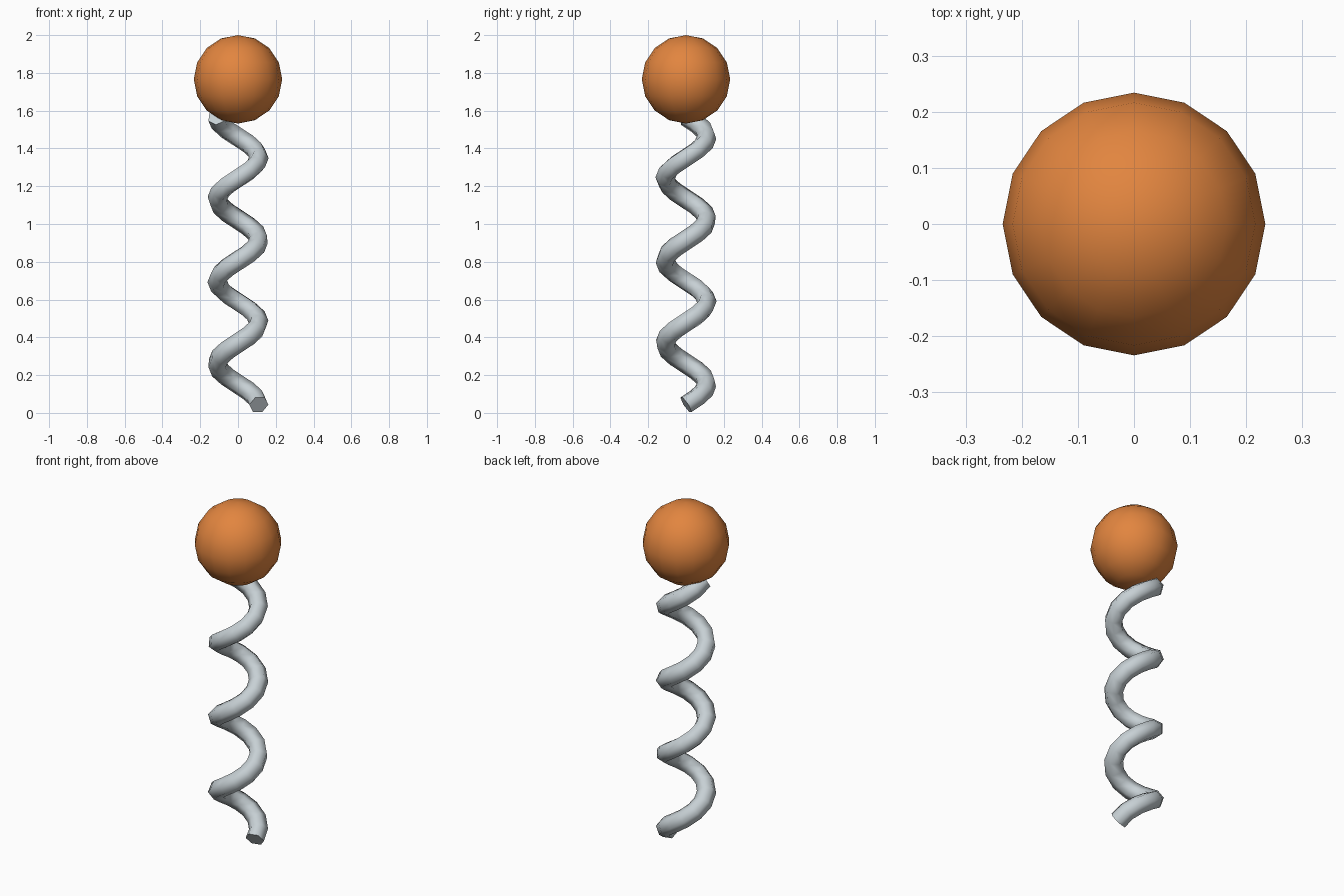
import bpy, math

if "Cube" in bpy.data.objects:
    bpy.data.objects.remove(bpy.data.objects["Cube"])

def material(name, rgb):
    m = bpy.data.materials.new(name)
    m.diffuse_color = (*rgb, 1)
    m.use_nodes = True
    m.node_tree.nodes["Principled BSDF"].inputs["Base Color"].default_value = m.diffuse_color
    return m

orange = material("orange", (0.76, 0.235, 0.05))
grey = material("light grey", (0.57, 0.63, 0.66))

# Coil spring: helix path with a hexagonal round bevel
RADIUS, PITCH, TURNS, STEPS, Z0 = 0.11, 0.436, 3.5, 12, 0.043
count = int(TURNS * STEPS) + 1
curve = bpy.data.curves.new("spring", 'CURVE')
curve.dimensions = '3D'
curve.bevel_depth = 0.052
curve.bevel_resolution = 1
curve.use_fill_caps = True
path = curve.splines.new('POLY')
path.points.add(count - 1)
for i, p in enumerate(path.points):
    a = 2 * math.pi * i / STEPS
    p.co = (RADIUS * math.cos(a), RADIUS * math.sin(a), Z0 + PITCH * i / STEPS, 1)
path.use_smooth = True
curve.materials.append(grey)
spring = bpy.data.objects.new("spring", curve)
bpy.context.collection.objects.link(spring)
bpy.context.view_layer.objects.active = spring
spring.select_set(True)
bpy.ops.object.convert(target='MESH')
bpy.ops.object.shade_smooth_by_angle(angle=math.radians(62))

# Ball on top
bpy.ops.mesh.primitive_uv_sphere_add(segments=16, ring_count=8, radius=0.234, location=(0, 0, 1.766))
ball = bpy.context.object
ball.name = "ball"
ball.data.materials.append(orange)
bpy.ops.object.shade_smooth()
